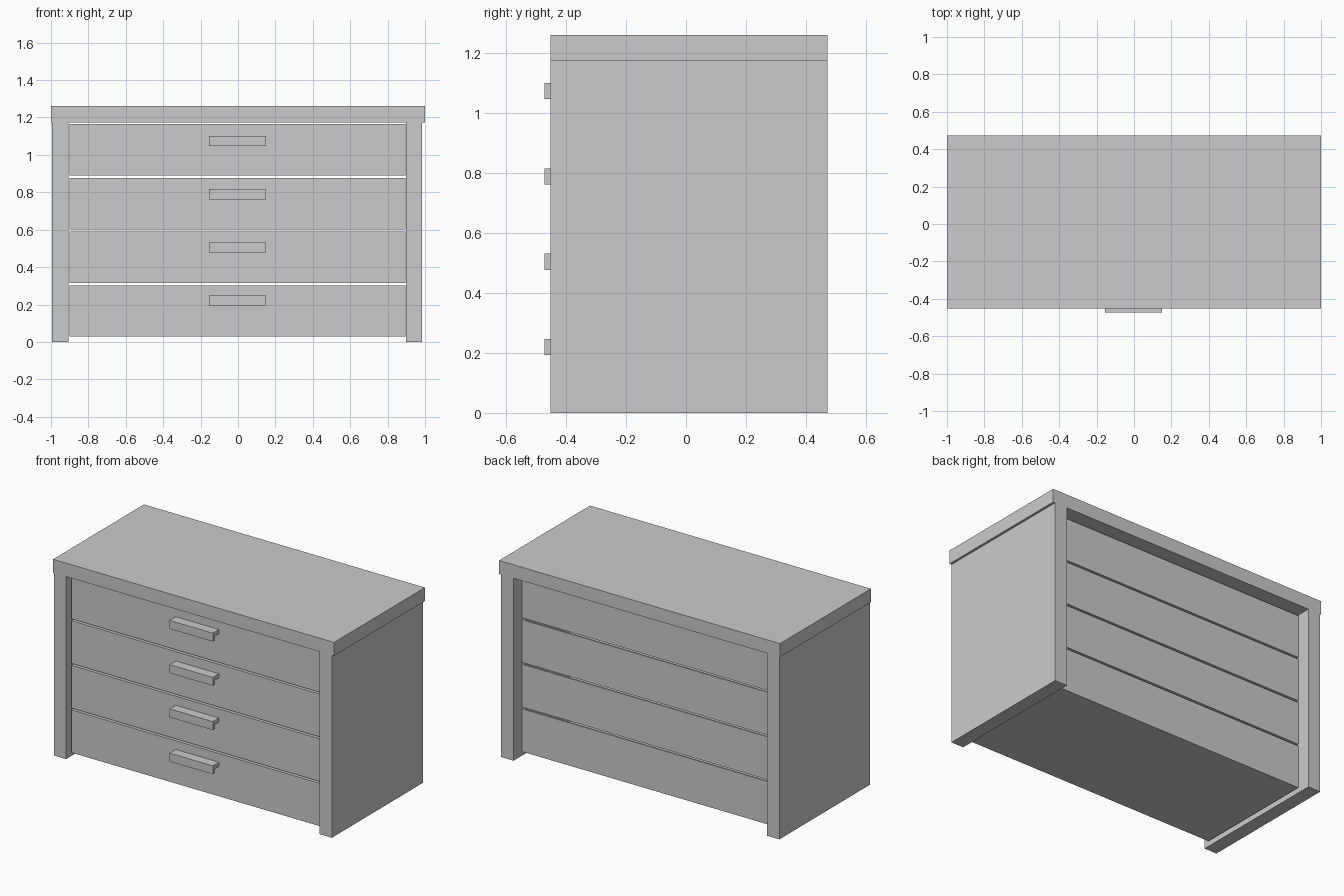
import bpy, bmesh

if "Cube" in bpy.data.objects:
    bpy.data.objects.remove(bpy.data.objects["Cube"])


def add_mesh(name, bm):
    bmesh.ops.recalc_face_normals(bm, faces=bm.faces)
    me = bpy.data.meshes.new(name)
    bm.to_mesh(me)
    bm.free()
    ob = bpy.data.objects.new(name, me)
    bpy.context.collection.objects.link(ob)
    return ob


def box_into(bm, x, y, z):
    verts = bmesh.ops.create_cube(bm, size=1)["verts"]
    for v in verts:
        for i, (a, b) in enumerate((x, y, z)):
            v.co[i] = b if v.co[i] > 0 else a
    return verts


def box(name, x, y, z):
    bm = bmesh.new()
    box_into(bm, x, y, z)
    return add_mesh(name, bm)


def drawer(name, x, y, z, front=0.04, wall=0.015):
    # Tray open at the top: inset the top face, then push it down
    bm = bmesh.new()
    box_into(bm, x, y, z)
    bm.normal_update()
    top = max(bm.faces, key=lambda f: f.calc_center_median().z)
    bmesh.ops.inset_individual(bm, faces=[top], thickness=wall)
    for v in top.verts:
        if v.co.y < 0:
            v.co.y = y[0] + front
    hole = bmesh.ops.extrude_discrete_faces(bm, faces=[top])["faces"][0]
    for v in hole.verts:
        v.co.z = z[0] + wall
    return add_mesh(name, bm)


def handle(name, x, profile):
    # L-shaped profile (y, z) extruded along x
    bm = bmesh.new()
    f = bm.faces.new([bm.verts.new((x[0], y, z)) for y, z in profile])
    ext = bmesh.ops.extrude_face_region(bm, geom=[f])["geom"]
    moved = [g for g in ext if isinstance(g, bmesh.types.BMVert)]
    bmesh.ops.translate(bm, verts=moved, vec=(x[1] - x[0], 0, 0))
    # Keep the start cap if the extrusion consumed it
    if not f.is_valid or len(bm.faces) < len(profile) + 2:
        bmesh.ops.holes_fill(bm, edges=bm.edges, sides=0)
    return add_mesh(name, bm)


FRONT, BACK = -0.452, 0.472

# Carcass
box("top_slab", (-1, 1), (FRONT, BACK), (1.174, 1.261))
box("left_side", (-0.995, -0.907), (FRONT, BACK), (0, 1.174))
box("right_side", (0.897, 0.985), (FRONT, BACK), (0, 1.174))

# Drawers and pulls
DF = -0.41
for i in range(4):
    z = 0.028 + i * 0.287
    drawer(f"drawer_{i + 1}", (-0.9, 0.895), (DF, 0.39), (z, z + 0.275))
    h = 0.193 + i * 0.2847
    t = h + 0.054
    handle(f"drawer_handle_{i + 1}", (-0.156, 0.151),
           [(-0.472, h), (-0.45, h), (-0.45, t - 0.027),
            (DF, t - 0.027), (DF, t), (-0.472, t)])
